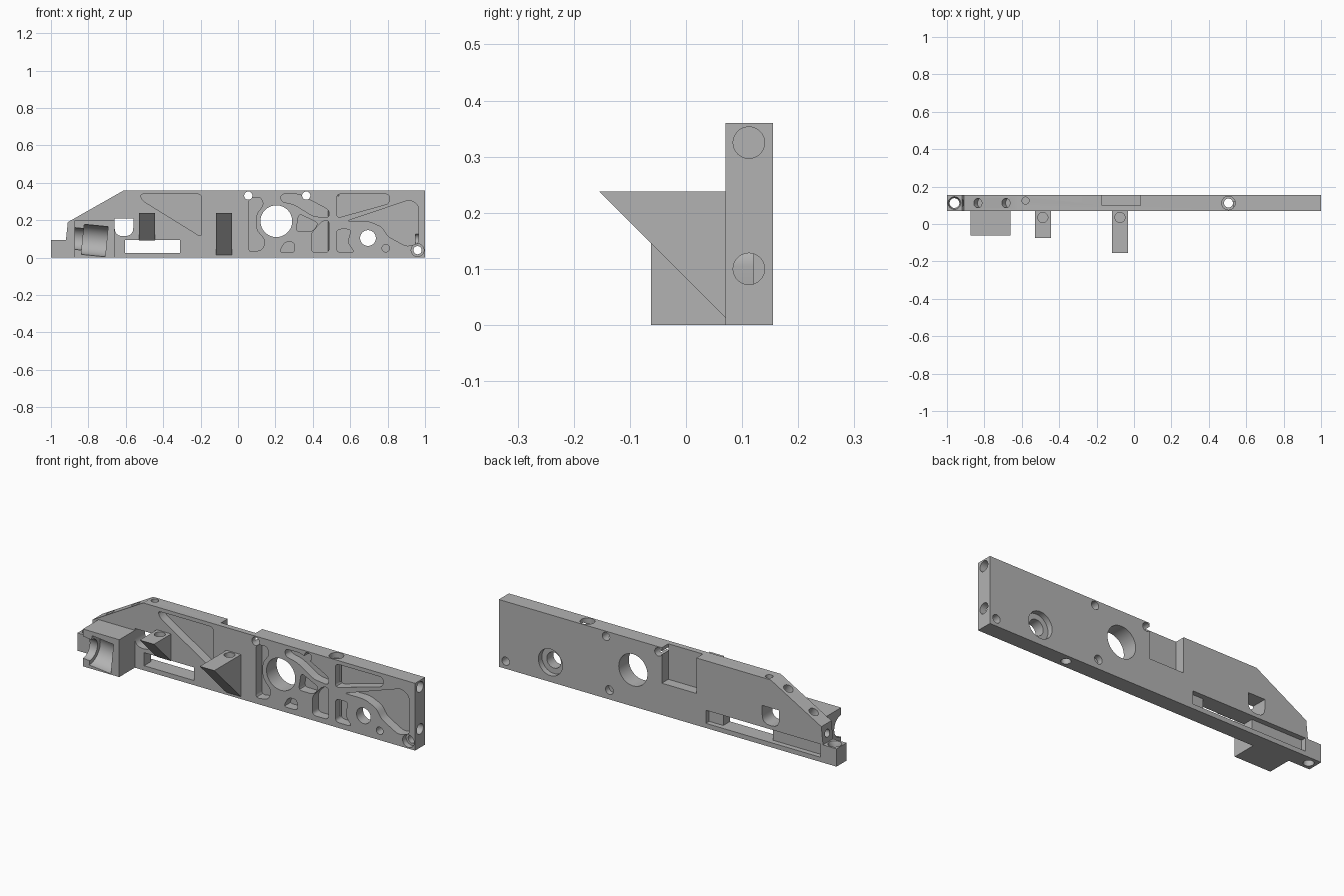
import bpy
import bmesh
import math
from mathutils import Matrix, Vector

if "Cube" in bpy.data.objects:
    bpy.data.objects.remove(bpy.data.objects["Cube"])

grey = bpy.data.materials.new("machined grey")
grey.use_nodes = True
GREY = (0.45, 0.45, 0.45, 1)
grey.diffuse_color = GREY
grey.node_tree.nodes["Principled BSDF"].inputs["Base Color"].default_value = GREY

FRONT, BACK = 0.07, 0.155
MID = 0.112
OUT = 0.02


def make_object(name, bm):
    bmesh.ops.recalc_face_normals(bm, faces=bm.faces)
    mesh = bpy.data.meshes.new(name)
    bm.to_mesh(mesh)
    bm.free()
    obj = bpy.data.objects.new(name, mesh)
    bpy.context.collection.objects.link(obj)
    mesh.materials.append(grey)
    return obj


def prism(name, outline, start, end, axis="Y"):
    """Extrude an (x, z) outline along y, or a (y, z) outline along x."""
    bm = bmesh.new()
    place = (lambda a, b: (a, start, b)) if axis == "Y" else (lambda a, b: (start, a, b))
    face = bm.faces.new([bm.verts.new(place(a, b)) for a, b in outline])
    shift = Vector((0, end - start, 0)) if axis == "Y" else Vector((end - start, 0, 0))
    made = bmesh.ops.extrude_face_region(bm, geom=[face])["geom"]
    bmesh.ops.translate(bm, verts=[v for v in made if isinstance(v, bmesh.types.BMVert)], vec=shift)
    return make_object(name, bm)


def rect(x0, x1, z0, z1):
    return [(x0, z0), (x1, z0), (x1, z1), (x0, z1)]


def rounded(points, radius=0.022, steps=4):
    """Replace every corner of an outline with a short curve."""
    result = []
    for i, p in enumerate(points):
        p = Vector(p)
        ends = []
        for q in (Vector(points[i - 1]), Vector(points[(i + 1) % len(points)])):
            d = q - p
            ends.append(p + d.normalized() * min(radius, d.length * 0.45))
        for s in range(steps + 1):
            t = s / steps
            result.append(tuple(ends[0] * (1 - t) ** 2 + p * 2 * t * (1 - t) + ends[1] * t * t))
    return result


def rod(start, end, r1, r2=None):
    start, end = Vector(start), Vector(end)
    d = end - start
    bm = bmesh.new()
    turn = d.to_track_quat("Z", "Y").to_matrix().to_4x4()
    bmesh.ops.create_cone(bm, cap_ends=True, segments=40, radius1=r1,
                          radius2=r1 if r2 is None else r2, depth=d.length,
                          matrix=Matrix.Translation((start + end) / 2) @ turn)
    return make_object("cutter", bm)


def cut(target, cutter):
    cutter.hide_render = True
    mod = target.modifiers.new("cut", "BOOLEAN")
    mod.operation = "DIFFERENCE"
    mod.solver = "EXACT"
    mod.object = cutter
    bpy.context.view_layer.objects.active = target
    bpy.ops.object.modifier_apply(modifier=mod.name)
    bpy.data.objects.remove(cutter)


def cut_y(x, z, radius, start=FRONT - OUT, end=BACK + OUT):
    cut(plate, rod((x, start, z), (x, end, z), radius))


# Main plate with a sloped, stepped end
plate = prism("side_plate", [(-1, 0), (1, 0), (1, 0.36), (-0.61, 0.36), (-0.91, 0.19),
                             (-0.92, 0.095), (-1, 0.095)], FRONT, BACK)

# Lightening pockets in the front face
pockets = [
    [(-0.525, 0.34), (-0.195, 0.34), (-0.195, 0.11), (-0.51, 0.305)],
    [(0.057, 0.315), (0.12, 0.325), (0.138, 0.285), (0.097, 0.23), (0.097, 0.15),
     (0.148, 0.09), (0.13, 0.04), (0.057, 0.03)],
    [(0.23, 0.34), (0.325, 0.34), (0.487, 0.255), (0.487, 0.212), (0.4, 0.222),
     (0.3, 0.285), (0.23, 0.3)],
    [(0.325, 0.235), (0.43, 0.185), (0.4, 0.14), (0.31, 0.14)],
    [(0.22, 0.028), (0.305, 0.028), (0.3, 0.085), (0.25, 0.085)],
    [(0.392, 0.028), (0.487, 0.028), (0.487, 0.2), (0.45, 0.195), (0.392, 0.13)],
    [(0.528, 0.028), (0.625, 0.028), (0.585, 0.08), (0.605, 0.152), (0.528, 0.152)],
    [(0.528, 0.34), (0.81, 0.34), (0.81, 0.29), (0.528, 0.212)],
    [(0.58, 0.195), (0.92, 0.31), (0.965, 0.28), (0.965, 0.075), (0.9, 0.06), (0.8, 0.115),
     (0.77, 0.165), (0.7, 0.195)],
]
for outline in pockets:
    cut(plate, prism("cutter", rounded(outline), FRONT - OUT, FRONT + 0.05))
cut_y(0.79, 0.05, 0.02, end=FRONT + 0.05)

# Bores through the plate, some with a wider mouth
cut_y(0.205, 0.195, 0.085)
cut_y(0.695, 0.105, 0.042)
cut_y(0.695, 0.105, 0.071, start=BACK - 0.03)
for x, z in ((0.055, 0.332), (0.365, 0.332), (0.96, 0.04)):
    cut_y(x, z, 0.022)
cut_y(0.96, 0.04, 0.034, end=FRONT + 0.03)
cut_y(0.345, 0.05, 0.023, start=BACK - 0.03)

# Window, slot, long back recess and back notch
window = rounded(rect(-0.66, -0.56, 0.115, 0.26), 0.045)
window = [(x, min(z, 0.21)) for x, z in window if z < 0.2] + [(-0.56, 0.21), (-0.66, 0.21)]
window.sort(key=lambda p: math.atan2(p[1] - 0.165, p[0] + 0.61))
cut(plate, prism("cutter", window, FRONT - OUT, BACK + OUT))
cut(plate, prism("cutter", rect(-0.605, -0.31, 0.025, 0.095), FRONT - OUT, BACK + OUT))
cut(plate, prism("cutter", rect(-0.905, -0.226, 0.025, 0.095), BACK - 0.028, BACK + OUT))
cut(plate, prism("cutter", rect(-0.17, 0.035, 0.17, 0.4), 0.1, BACK + OUT))

# Screw holes in the top edge, slope and ends
cut(plate, rod((0.505, MID, -OUT), (0.505, MID, 0.4), 0.024))
cut(plate, rod((0.505, MID, 0.33), (0.505, MID, 0.4), 0.036))
cut(plate, rod((-0.96, MID, -OUT), (-0.96, MID, 0.2), 0.026))
cut(plate, rod((-0.96, MID, 0.07), (-0.96, MID, 0.12), 0.026, 0.042))
cut(plate, rod((-0.58, 0.125, 0.32), (-0.58, 0.125, 0.4), 0.019))
slope = Vector((-0.17, 0, 0.3)).normalized()
for x in (-0.835, -0.685):
    seat = Vector((x, MID, 0.36 + (x + 0.61) * 0.17 / 0.3))
    cut(plate, rod(seat - slope * 0.04, seat + slope * 0.05, 0.025))
for z in (0.1, 0.325):
    cut(plate, rod((0.95, MID, z), (1.05, MID, z), 0.028))
cut(plate, rod((-0.96, MID, 0.14), (-0.87, MID, 0.14), 0.02))

# Triangular brackets with a screw hole in the top
for name, x0, x1, reach in (("short_bracket", -0.53, -0.445, 0.145),
                            ("long_bracket", -0.118, -0.032, 0.225)):
    bracket = prism(name, [(FRONT, 0.238), (FRONT - reach, 0.238), (FRONT, 0.238 - reach)],
                    x0, x1, "X")
    x = (x0 + x1) / 2
    cut(bracket, rod((x, 0.035, 0.19), (x, 0.035, 0.3), 0.027))

# Holder block with a tilted, stepped half-round seat open to the front
holder = prism("holder_block", rect(-0.875, -0.66, 0, 0.2), -0.062, FRONT)
along = Vector((1, 0, -0.1)).normalized()
centre = Vector((-0.77, -0.062, 0.092))
cut(holder, rod(centre - along * 0.06, centre + along * 0.068, 0.081))
cut(holder, rod(centre - along * 0.2, centre - along * 0.05, 0.058))

# Crisp edges with smooth bores
for obj in (plate, holder, bpy.data.objects["short_bracket"], bpy.data.objects["long_bracket"]):
    bpy.ops.object.select_all(action="DESELECT")
    obj.select_set(True)
    bpy.context.view_layer.objects.active = obj
    bpy.ops.object.shade_smooth_by_angle(angle=math.radians(30))
